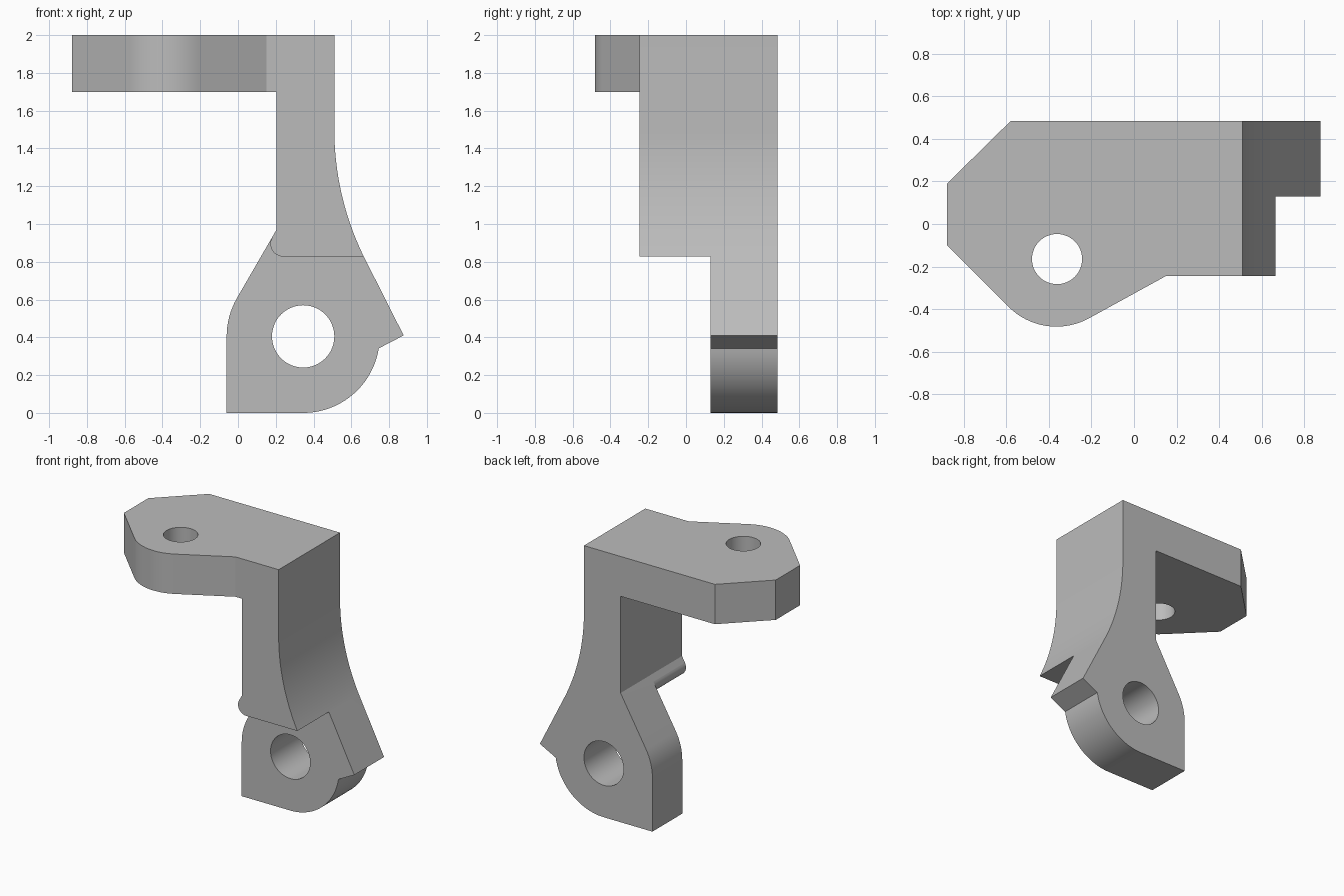
import bpy, bmesh
from math import sin, cos, radians

if "Cube" in bpy.data.objects:
    bpy.data.objects.remove(bpy.data.objects["Cube"])

grey = bpy.data.materials.new("plain_grey")
grey.use_nodes = True
colour = (0.5, 0.5, 0.5, 1)
grey.diffuse_color = colour
grey.node_tree.nodes["Principled BSDF"].inputs["Base Color"].default_value = colour


def arc(cx, cy, r, start, end, steps=16):
    angles = [radians(start + (end - start) * i / steps) for i in range(steps + 1)]
    return [(cx + r * cos(a), cy + r * sin(a)) for a in angles]


def prism(name, outline, low, high, axis):
    """Extrude an outline along y (outline in x, z) or along z (outline in x, y)."""
    def place(u, v, d):
        return (u, d, v) if axis == "y" else (u, v, d)
    bm = bmesh.new()
    face = bm.faces.new([bm.verts.new(place(u, v, low)) for u, v in outline])
    new = bmesh.ops.extrude_face_region(bm, geom=[face])["geom"]
    verts = [e for e in new if isinstance(e, bmesh.types.BMVert)]
    bmesh.ops.translate(bm, verts=verts, vec=place(0, 0, high - low))
    bmesh.ops.recalc_face_normals(bm, faces=bm.faces)
    mesh = bpy.data.meshes.new(name)
    bm.to_mesh(mesh)
    bm.free()
    mesh.materials.append(grey)
    obj = bpy.data.objects.new(name, mesh)
    bpy.context.collection.objects.link(obj)
    return obj


def shape_by(body, cutter, operation):
    cutter.hide_render = True
    mod = body.modifiers.new(cutter.name, "BOOLEAN")
    mod.operation = operation
    mod.solver = "EXACT"
    mod.object = cutter
    bpy.context.view_layer.objects.active = body
    bpy.ops.object.modifier_apply(modifier=mod.name)
    bpy.data.objects.remove(cutter)


# Side silhouette: top plate, flared arm and lower lug with its pointed stop
side = [(-0.95, 2), (-0.95, 1.7), (0.205, 1.7), (0.205, 0.972)]
side += arc(0.345, 0.405, 0.405, 150, 180, 8)
side += [(-0.06, 0)]
side += arc(0.345, 0.405, 0.405, 270, 351, 24)
side += [(0.877, 0.41)]
side += arc(2.038, 1.5, 1.528, 206, 180, 20)
side += [(0.51, 2)]
bracket = prism("bracket", side, -0.6, 0.6, "y")

# Plan outline: chamfered plate with a rounded ear
plan = [(-0.88, 0.19), (-0.58, 0.485), (1, 0.485), (1, -0.245), (0.15, -0.245)]
plan += arc(-0.365, -0.165, 0.318, 298.7, 225)
plan += [(-0.88, -0.1)]
shape_by(bracket, prism("plan_outline", plan, -0.2, 2.2, "z"), "INTERSECT")

# Step below the front of the arm, with a rounded lip
step = [(1, -0.2), (1, 0.828)]
step += arc(0.2388, 0.895, 0.067, 270, 150, 12)
step += [(-0.3, 0.93), (-0.3, -0.2)]
shape_by(bracket, prism("front_step", step, -0.8, 0.13, "y"), "DIFFERENCE")

# Bolt holes
lug_hole = arc(0.345, 0.405, 0.165, 0, 360, 48)[:-1]
shape_by(bracket, prism("lug_hole", lug_hole, -0.8, 0.8, "y"), "DIFFERENCE")
plate_hole = arc(-0.362, -0.165, 0.118, 0, 360, 48)[:-1]
shape_by(bracket, prism("plate_hole", plate_hole, 1.5, 2.2, "z"), "DIFFERENCE")

# Smooth curved walls, crisp edges
bpy.ops.object.select_all(action="DESELECT")
bracket.select_set(True)
bpy.context.view_layer.objects.active = bracket
bpy.ops.object.shade_smooth_by_angle(angle=radians(20))
